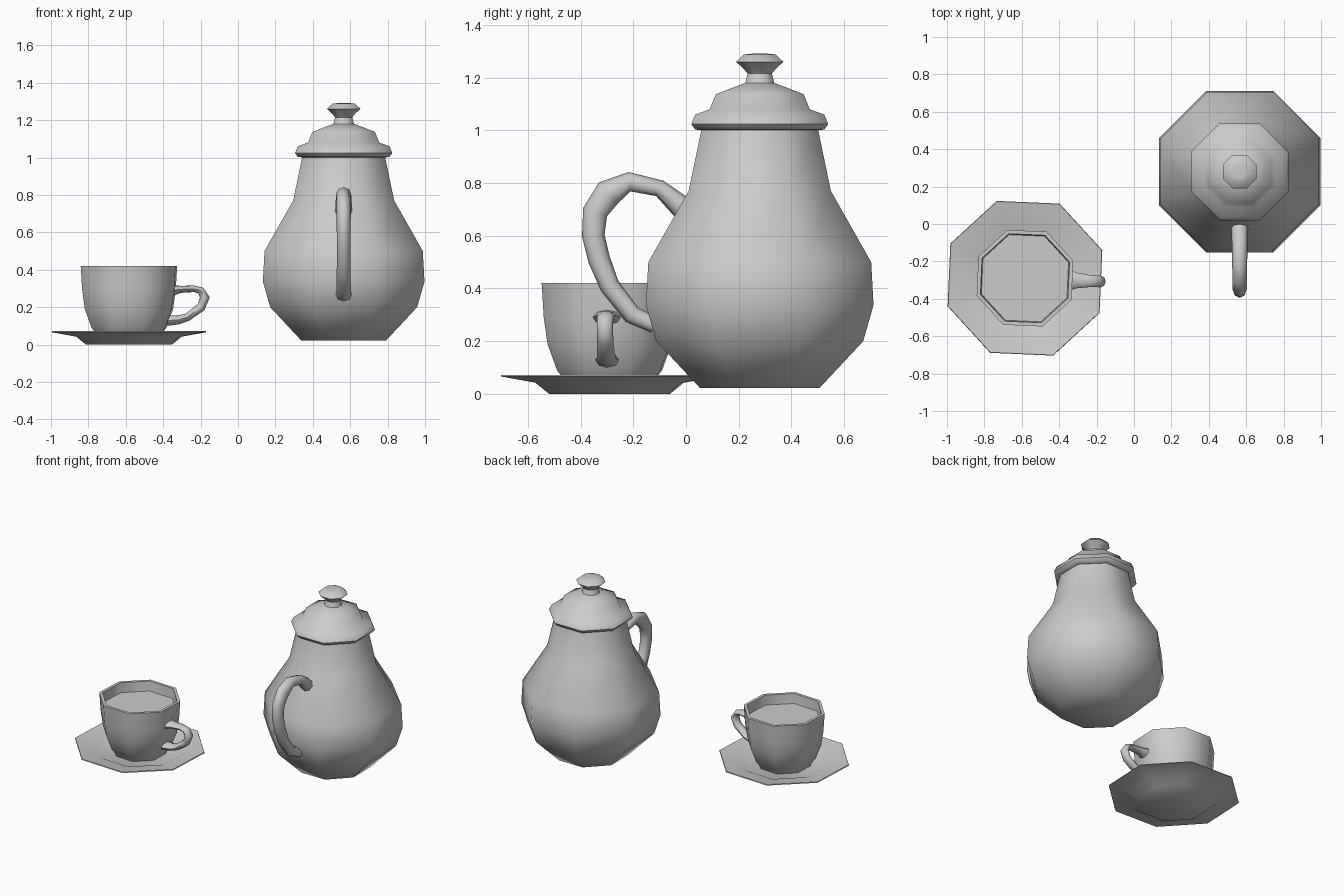
import bpy, bmesh, math
from mathutils import Vector

if "Cube" in bpy.data.objects:
    bpy.data.objects.remove(bpy.data.objects["Cube"])

SIDES = 8


def finish(name, rings, angle=50):
    """Skin a list of point rings, cap both ends and smooth by angle."""
    bm = bmesh.new()
    loops = [[bm.verts.new(p) for p in ring] for ring in rings]
    for a, b in zip(loops, loops[1:]):
        for i in range(len(a)):
            j = (i + 1) % len(a)
            bm.faces.new((a[i], a[j], b[j], b[i]))
    bm.faces.new(loops[0][::-1])
    bm.faces.new(loops[-1])
    bmesh.ops.recalc_face_normals(bm, faces=bm.faces)
    mesh = bpy.data.meshes.new(name)
    bm.to_mesh(mesh)
    bm.free()
    obj = bpy.data.objects.new(name, mesh)
    bpy.context.collection.objects.link(obj)
    bpy.ops.object.select_all(action='DESELECT')
    obj.select_set(True)
    bpy.context.view_layer.objects.active = obj
    bpy.ops.object.shade_smooth_by_angle(angle=math.radians(angle))
    return obj


def lathe(name, centre, profile, turn=0.0):
    """Octagonal lathe; profile is (corner radius, z)."""
    rings = []
    for r, z in profile:
        angles = [math.radians(22.5 + turn + 360 / SIDES * k) for k in range(SIDES)]
        rings.append([(centre[0] + r * math.cos(a), centre[1] + r * math.sin(a), z)
                      for a in angles])
    return finish(name, rings)


def handle(name, centre, heading, path):
    """Tapered sweep in a vertical plane; path is (out, z, half thickness, half width)."""
    a = math.radians(heading)
    out = Vector((math.cos(a), math.sin(a), 0))
    side = Vector((-math.sin(a), math.cos(a), 0))
    up = Vector((0, 0, 1))
    origin = Vector((centre[0], centre[1], 0))
    rings = []
    for i, (u, z, h, w) in enumerate(path):
        p, n = path[max(i - 1, 0)], path[min(i + 1, len(path) - 1)]
        t = Vector((n[0] - p[0], n[1] - p[1])).normalized()
        normal = out * -t.y + up * t.x
        c = origin + out * u + up * z
        rings.append([c + normal * h * math.cos(k * math.tau / 8)
                      + side * w * math.sin(k * math.tau / 8) for k in range(8)])
    return finish(name, rings, 60)


def corner(profile, f):
    """Convert silhouette half-widths to corner radii."""
    return [(w / f, z) for w, z in profile]


POT = (0.565, 0.28)
CUP = (-0.583, -0.29)
TURN = -2.5
FLAT = math.cos(math.radians(22.5))
TILT = math.cos(math.radians(20))

# Pot body
lathe("pot_body", POT, corner([
    (0.227, 0.022), (0.393, 0.20), (0.432, 0.337), (0.423, 0.50),
    (0.27, 0.77), (0.22, 1.01)], FLAT))

# Lid with knob
lathe("pot_lid", POT, corner([
    (0.215, 1.0), (0.245, 1.003), (0.26, 1.024), (0.245, 1.06), (0.19, 1.08),
    (0.167, 1.137), (0.09, 1.167), (0.055, 1.18), (0.046, 1.215),
    (0.062, 1.235), (0.09, 1.26), (0.06, 1.288), (0.03, 1.291)], FLAT))

# Pot handle
handle("pot_handle", POT, -90, [
    (0.24, 0.66, 0.05, 0.05), (0.31, 0.72, 0.042, 0.045),
    (0.38, 0.78, 0.032, 0.042), (0.495, 0.805, 0.037, 0.04),
    (0.575, 0.762, 0.054, 0.039), (0.625, 0.69, 0.048, 0.038),
    (0.632, 0.60, 0.043, 0.037), (0.61, 0.51, 0.042, 0.037),
    (0.57, 0.41, 0.038, 0.037), (0.485, 0.30, 0.036, 0.038),
    (0.40, 0.262, 0.032, 0.042)])

# Saucer
lathe("saucer", CUP, [
    (0.245, 0.0), (0.30, 0.042), (0.44, 0.066), (0.437, 0.072), (0.41, 0.066),
    (0.30, 0.05), (0.25, 0.028)], TURN)

# Cup shell: outside, rim, inside
lathe("cup", CUP, corner([
    (0.165, 0.03), (0.185, 0.07), (0.20, 0.09), (0.236, 0.19), (0.25, 0.29),
    (0.258, 0.42), (0.238, 0.42), (0.23, 0.29), (0.215, 0.19),
    (0.175, 0.09)], TILT), TURN)

# Drink surface
lathe("drink", CUP, corner([(0.232, 0.345), (0.233, 0.35)], TILT), TURN)

# Cup handle
handle("cup_handle", CUP, TURN, [
    (0.235, 0.29, 0.03, 0.058), (0.275, 0.295, 0.019, 0.042),
    (0.35, 0.298, 0.017, 0.032), (0.385, 0.288, 0.02, 0.031),
    (0.406, 0.252, 0.026, 0.031), (0.386, 0.20, 0.024, 0.031),
    (0.313, 0.146, 0.021, 0.034), (0.265, 0.132, 0.024, 0.038),
    (0.205, 0.128, 0.028, 0.045)])
